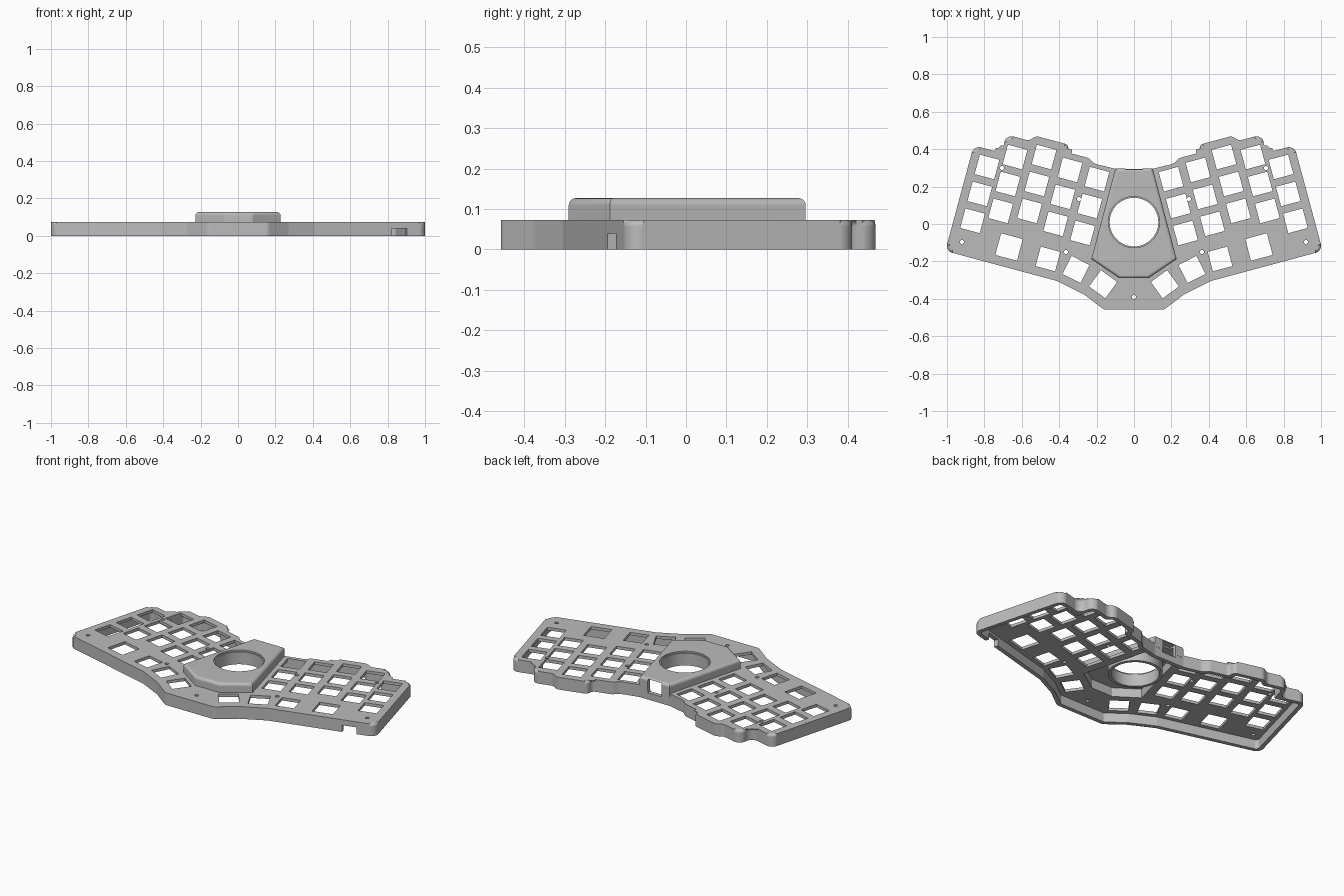
import bpy, bmesh, math
from mathutils import Vector

if "Cube" in bpy.data.objects:
    bpy.data.objects.remove(bpy.data.objects["Cube"], do_unlink=True)

grey = bpy.data.materials.new("matte_grey")
grey.use_nodes = True
COLOR = (0.50, 0.50, 0.50, 1)
grey.diffuse_color = COLOR
grey.node_tree.nodes["Principled BSDF"].inputs["Base Color"].default_value = COLOR

TILT = math.radians(15)
PLATE_TOP, PLATE_LOW, ROOF = 0.073, 0.056, 0.127


def mirrored(half):
    """Closed counter-clockwise outline from its right half, front to back."""
    half = [Vector(p) for p in half]
    return half + [Vector((-p.x, p.y)) for p in reversed(half)]


def offset(points, d):
    """Move every edge of an outline inwards by d."""
    out = []
    for i, p in enumerate(points):
        a = (p - points[i - 1]).normalized()
        b = (points[(i + 1) % len(points)] - p).normalized()
        na, nb = Vector((-a.y, a.x)), Vector((-b.y, b.x))
        out.append(p + (na + nb) * d / (1 + na.dot(nb)))
    return out


def rounded(points, radius, steps=6):
    """Replace each corner of an outline by an arc."""
    out = []
    for i, p in enumerate(points):
        a, b = points[i - 1] - p, points[(i + 1) % len(points)] - p
        slope = math.tan((math.pi - a.angle(b)) / 2)
        reach = min(radius * slope, 0.47 * min(a.length, b.length))
        r = reach / slope
        a.normalize()
        b.normalize()
        centre = p + (a + b).normalized() * math.hypot(r, reach)
        start, end = p + a * reach - centre, p + b * reach - centre
        for k in range(steps + 1):
            out.append(centre + start.lerp(end, k / steps).normalized() * r)
    return out


def add_prism(bm, points, z0, z1, bevel=0):
    """Build a closed prism, optionally rounding its upper rim."""
    low = [bm.verts.new((p.x, p.y, z0)) for p in points]
    high = [bm.verts.new((p.x, p.y, z1)) for p in points]
    bm.faces.new(low[::-1])
    top = bm.faces.new(high)
    for i in range(len(points)):
        bm.faces.new((low[i - 1], low[i], high[i], high[i - 1]))
    if bevel:
        bmesh.ops.bevel(bm, geom=list(top.edges), offset=bevel, segments=5,
                        profile=0.5, affect="EDGES")


def circle(x, y, r, n):
    return [Vector((x + r * math.cos(math.tau * k / n), y + r * math.sin(math.tau * k / n)))
            for k in range(n)]


def rectangle(x, y, w, h, angle=0):
    across = Vector((math.cos(angle), math.sin(angle))) * w / 2
    along = Vector((-math.sin(angle), math.cos(angle))) * h / 2
    return [Vector((x, y)) + across * sx + along * sy
            for sx, sy in ((-1, -1), (1, -1), (1, 1), (-1, 1))]


def make(name, prisms):
    bm = bmesh.new()
    for prism in prisms:
        add_prism(bm, *prism)
    mesh = bpy.data.meshes.new(name)
    bm.to_mesh(mesh)
    bm.free()
    mesh.materials.append(grey)
    obj = bpy.data.objects.new(name, mesh)
    bpy.context.collection.objects.link(obj)
    return obj


def carve(obj, prisms):
    """Cut prisms out of an object and discard the cutter."""
    cutter = make("cutter", prisms)
    cutter.hide_render = True
    mod = obj.modifiers.new("cut", "BOOLEAN")
    mod.operation, mod.solver, mod.object = "DIFFERENCE", "EXACT", cutter
    bpy.context.view_layer.objects.active = obj
    bpy.ops.object.modifier_apply(modifier=mod.name)
    bpy.data.objects.remove(cutter, do_unlink=True)


def finish(obj):
    bpy.ops.object.select_all(action="DESELECT")
    obj.select_set(True)
    bpy.context.view_layer.objects.active = obj
    bpy.ops.object.shade_smooth_by_angle(angle=math.radians(30))
    obj.modifiers.new("flat_faces", "WEIGHTED_NORMAL").keep_sharp = True


# Outlines of the case and of the raised centre housing
case_line = mirrored([
    (0.16, -0.458), (0.27, -0.375), (0.41, -0.305), (1.009, -0.144), (0.857, 0.42),
    (0.705, 0.379), (0.685, 0.479), (0.56, 0.445), (0.525, 0.471), (0.35, 0.424),
    (0.352, 0.382), (0.24, 0.352), (0.21, 0.322), (0.1, 0.295)])
housing_line = mirrored([(0.078, -0.29), (0.228, -0.188), (0.1, 0.296)])
housing_inside = offset(housing_line, 0.022)

# Openings for the switches: five staggered columns and four thumb keys
openings = []
for x, y in ((0.786, 0.305), (0.636, 0.358), (0.481, 0.358), (0.342, 0.289), (0.198, 0.24)):
    for row in range(3):
        openings.append((x + 0.0385 * row, y - 0.144 * row, 0.108, TILT))
openings += [(0.668, -0.123, 0.12, TILT), (0.46, -0.187, 0.108, TILT),
             (0.31, -0.243, 0.108, math.radians(27)), (0.165, -0.322, 0.108, math.radians(36))]
screws = [(0.706, 0.30), (0.294, 0.134), (0.92, -0.096), (0.364, -0.15)]

through = [(circle(0, -0.39, 0.011, 16), -0.1, 0.2)]
for side in (1, -1):
    for x, y, size, angle in openings:
        through.append((rectangle(side * x, y, size, size, side * angle), -0.1, 0.2))
    for x, y in screws:
        through.append((circle(side * x, y, 0.011, 16), -0.1, 0.2))

# Case: open-bottomed shell with a rounded upper rim
case = make("keyboard_case", [(rounded(case_line, 0.04), 0, PLATE_TOP, 0.016)])
carve(case, [(rounded(offset(case_line, 0.024), 0.02), -0.1, PLATE_LOW)])
carve(case, through)
carve(case, [(housing_inside, 0.05, 0.2)])

# Cable notch in the front wall and connector port in the back wall
port = (rectangle(0, 0.29, 0.09, 0.08), 0.04, 0.12)
carve(case, [(rectangle(0.86, -0.175, 0.083, 0.1, TILT), -0.1, 0.04), port])
finish(case)

# Hollow housing around the ball opening
housing = make("ball_housing", [(housing_line, PLATE_LOW, ROOF, 0.018)])
carve(housing, [(housing_inside, 0, 0.11)])
carve(housing, [(circle(0, 0.01, 0.137, 64), 0, 0.2)])
carve(housing, [port])
finish(housing)

# Ball socket ring hanging below the housing roof
ring = make("ball_socket", [(circle(0, 0.01, 0.148, 64), 0.045, 0.118)])
carve(ring, [(circle(0, 0.01, 0.13, 64), 0, 0.2)])
finish(ring)
